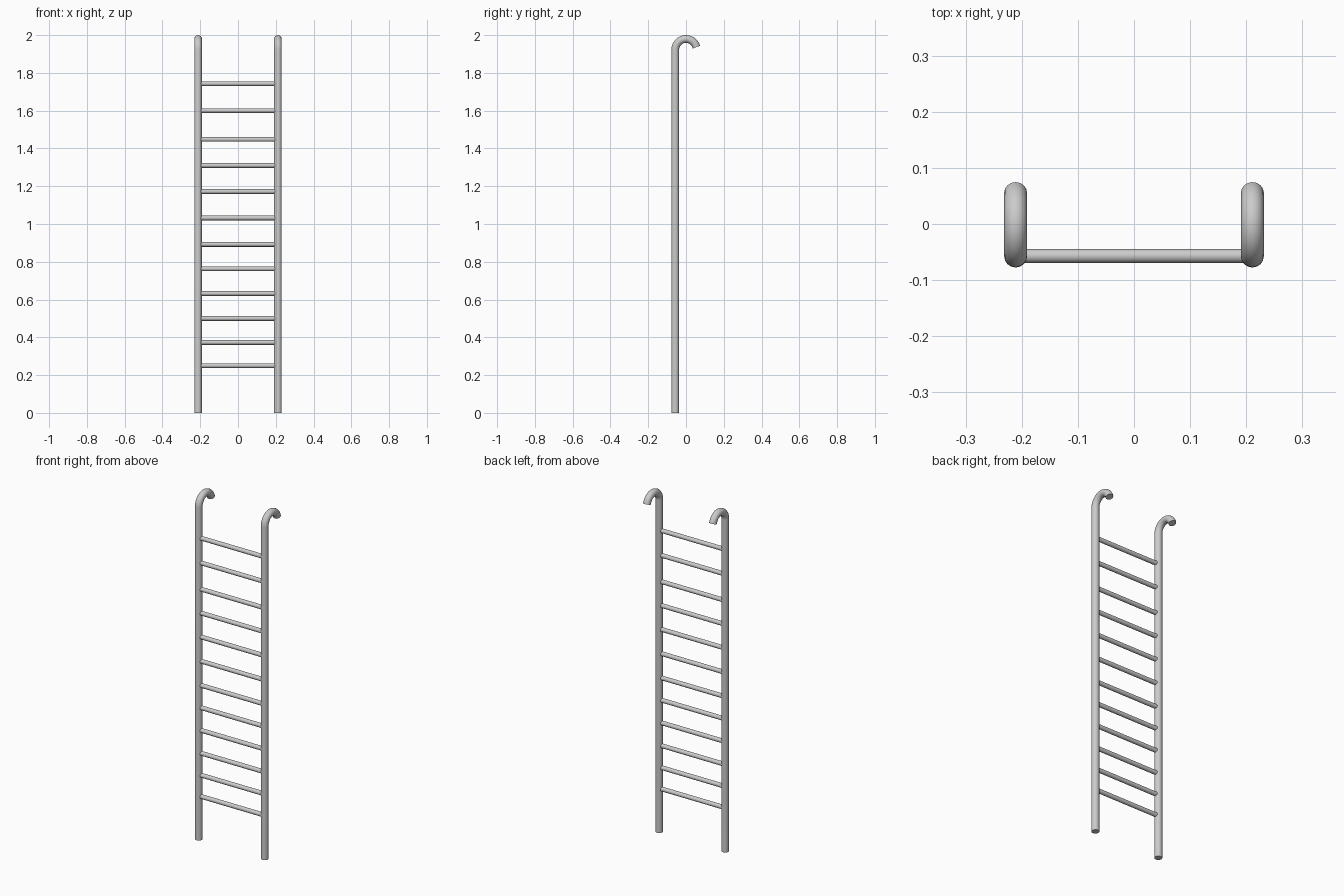
import bpy
import math

cube = bpy.data.objects.get("Cube")
if cube:
    bpy.data.objects.remove(cube, do_unlink=True)

# One plain metal colour
metal = bpy.data.materials.new("light_grey_metal")
metal.use_nodes = True
grey = (0.6, 0.6, 0.6, 1)
metal.diffuse_color = grey
metal.node_tree.nodes["Principled BSDF"].inputs["Base Color"].default_value = grey

RAIL_X, RAIL_R = 0.211, 0.0205
HOOK_R, HOOK_Z = 0.057, 1.9225
RUNG_R = 0.0125


def tube(name, path, radius):
    """Sweep a round, capped tube along a path of points."""
    curve = bpy.data.curves.new(name, "CURVE")
    curve.dimensions = "3D"
    curve.bevel_depth = radius
    curve.bevel_resolution = 6
    curve.use_fill_caps = True
    spline = curve.splines.new("POLY")
    spline.points.add(len(path) - 1)
    for point, co in zip(spline.points, path):
        point.co = (*co, 1)
    obj = bpy.data.objects.new(name, curve)
    bpy.context.collection.objects.link(obj)
    bpy.ops.object.select_all(action="DESELECT")
    obj.select_set(True)
    bpy.context.view_layer.objects.active = obj
    bpy.ops.object.convert(target="MESH")
    obj = bpy.context.object
    obj.name = name
    obj.data.materials.clear()
    obj.data.materials.append(metal)
    bpy.ops.object.shade_smooth_by_angle(angle=math.radians(40))
    return obj


# Side rails, each bent over into a hook at the top
for side, x in (("left", RAIL_X), ("right", -RAIL_X)):
    path = [(x, -HOOK_R, 0)]
    for i in range(17):
        a = math.radians(180 - 166 * i / 16)
        path.append((x, HOOK_R * math.cos(a), HOOK_Z + HOOK_R * math.sin(a)))
    tube(side + "_rail", path, RAIL_R)

# Rungs, slightly unevenly spaced
heights = [0.25, 0.373, 0.50, 0.632, 0.763, 0.892,
           1.032, 1.172, 1.31, 1.448, 1.60, 1.743]
for i, z in enumerate(heights, 1):
    tube(f"rung_{i}", [(-RAIL_X, -HOOK_R, z), (RAIL_X, -HOOK_R, z)], RUNG_R)
